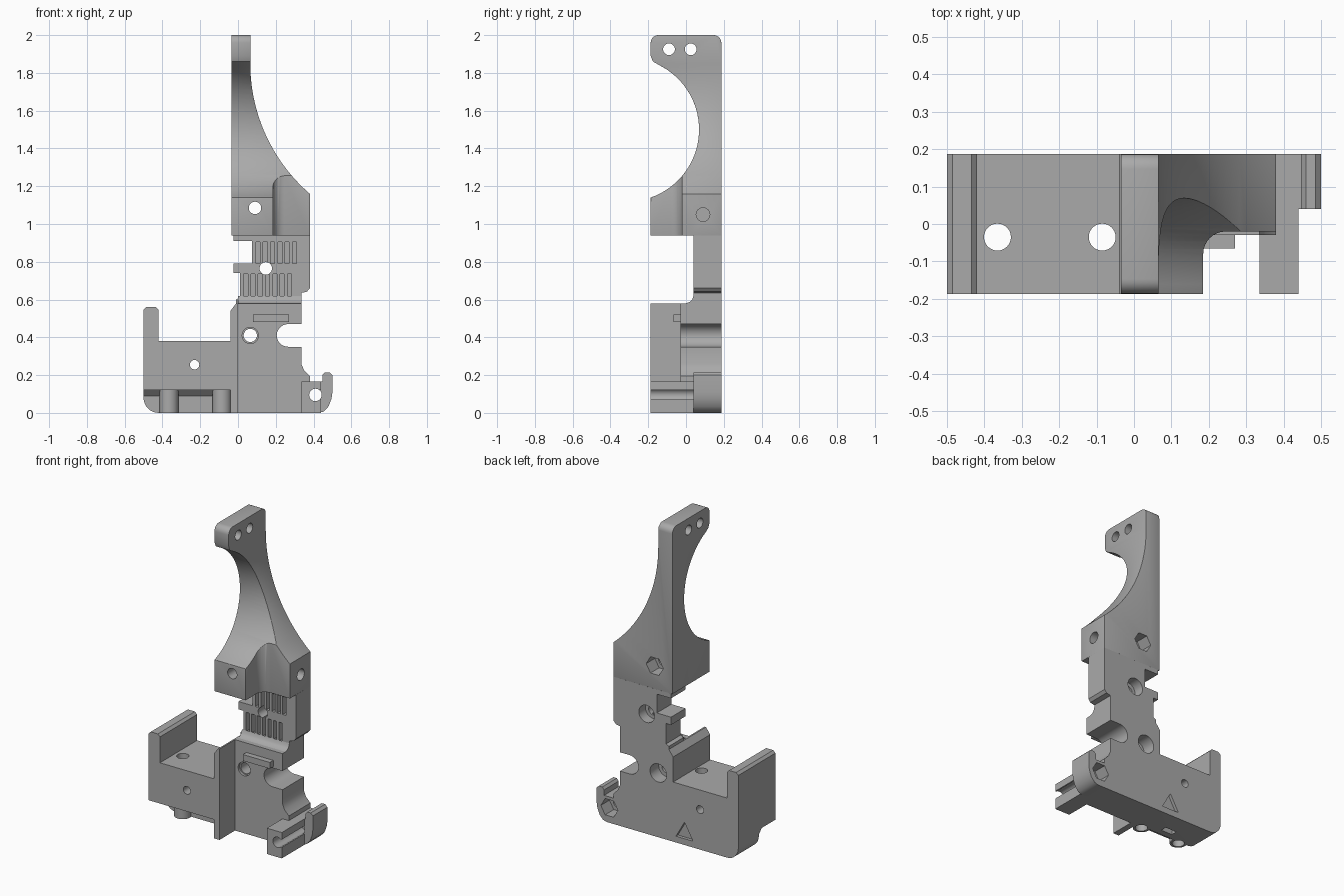
import bpy, bmesh
from math import sin, cos, pi, radians

cube = bpy.data.objects.get("Cube")
if cube:
    bpy.data.objects.remove(cube, do_unlink=True)

grey = bpy.data.materials.new("plain grey")
grey.use_nodes = True
COLOUR = (0.40, 0.40, 0.40, 1)
grey.diffuse_color = COLOUR
grey.node_tree.nodes["Principled BSDF"].inputs["Base Color"].default_value = COLOUR

F, B = -0.187, 0.187          # front and back planes


def arc(cx, cy, r, a0, a1, n=16):
    angles = [radians(a0 + (a1 - a0) * i / n) for i in range(n + 1)]
    return [(cx + r * cos(a), cy + r * sin(a)) for a in angles]


def circle(cx, cy, r, n=32):
    return arc(cx, cy, r, 0, 360 - 360 / n, n - 1)


def rect(a0, b0, a1, b1):
    return [(a0, b0), (a1, b0), (a1, b1), (a0, b1)]


def prism(name, pts, axis, lo, hi):
    """Extrude a closed profile along one axis."""
    place = {"x": lambda a, b, t: (t, a, b),
             "y": lambda a, b, t: (a, t, b),
             "z": lambda a, b, t: (a, b, t)}[axis]
    bm = bmesh.new()
    ends = [[bm.verts.new(place(a, b, t)) for a, b in pts] for t in (lo, hi)]
    for ring in ends:
        bm.faces.new(ring)
    for i in range(len(pts)):
        j = (i + 1) % len(pts)
        bm.faces.new((ends[0][i], ends[0][j], ends[1][j], ends[1][i]))
    bmesh.ops.recalc_face_normals(bm, faces=bm.faces)
    mesh = bpy.data.meshes.new(name)
    bm.to_mesh(mesh)
    bm.free()
    mesh.materials.append(grey)
    ob = bpy.data.objects.new(name, mesh)
    bpy.context.collection.objects.link(ob)
    return ob


def activate(ob):
    bpy.ops.object.select_all(action="DESELECT")
    ob.select_set(True)
    bpy.context.view_layer.objects.active = ob


def boolean(ob, pts, axis, lo, hi, operation="DIFFERENCE"):
    tool = prism("cutter", pts, axis, lo, hi)
    tool.hide_render = True
    mod = ob.modifiers.new("cut", "BOOLEAN")
    mod.operation, mod.object, mod.solver = operation, tool, "EXACT"
    activate(ob)
    bpy.ops.object.modifier_apply(modifier=mod.name)
    bpy.data.objects.remove(tool, do_unlink=True)


def bevel(ob, width):
    mod = ob.modifiers.new("soft edges", "BEVEL")
    mod.width, mod.segments, mod.limit_method = width, 3, "ANGLE"
    mod.angle_limit = radians(50)
    activate(ob)
    bpy.ops.object.modifier_apply(modifier=mod.name)


# Tray base with upright end wall
base = prism("tray_base", [(-.04, 0), (-.04, .38), (-.42, .38), (-.42, .545), (-.435, .56),
                           (-.485, .56), (-.5, .545)] + arc(-.42, .08, .08, 180, 270, 8), "y", F, B)
boolean(base, [(-.3, -.1), (-.02, -.1), (-.02, .09), (-.05, .12), (-.3, .12)],
        "x", -.6, -.04)                                   # relief under the front
posts = (-.365, -.085)
for x in posts:
    boolean(base, circle(x, -.035, .05), "z", 0, .13, "UNION")
for x in posts:
    boolean(base, circle(x, -.035, .036), "z", -.1, .5)
boolean(base, circle(-.23, .255, .025), "y", -.3, .3)
boolean(base, [(-.18, .04), (-.06, .04), (-.12, .145)], "y", B - .02, .3)
boolean(base, rect(-.27, .02, -.19, .06), "z", -.1, .03)

# Divider wall between tray and plate
prism("divider_wall", [(-.04, 0), (0, 0), (0, .58), (-.01, .58), (-.04, .54)], "y", F, B)

# Lower plate with round side notch
plate = prism("lower_plate", [(0, 0), (.335, 0), (.335, .165), (.38, .165), (.38, .195),
                              (.35, .225), (.335, .26), (.335, .35)]
              + arc(.265, .41, .06, 270, 90) + [(.335, .47), (.335, .58), (0, .58)], "y", -.03, B)
boolean(plate, circle(.065, .41, .035), "y", -.3, .3)
boolean(plate, circle(.065, .41, .043), "y", -.3, -.015)
boolean(plate, circle(.065, .41, .058), "y", .1, .3)
prism("plate_ledge", rect(.08, .48, .27, .52), "y", -.065, -.03)
prism("neck_fillet", [(.04, .58), (.04, .62), (.033, .6), (.02, .587), (0, .58)], "x", 0, .335)

# Vented neck
neck = prism("vented_neck", [(-.01, .58), (.335, .58), (.335, .635), (.365, .642), (.38, .66),
                             (.38, .94), (-.025, .94), (-.025, .91), (.075, .91), (.075, .79),
                             (-.025, .79), (-.025, .74), (.01, .74), (.01, .61), (-.01, .6)],
             "y", .04, B)
for first, count, low, high in ((.095, 6, .79, .905), (.03, 7, .615, .735)):
    for i in range(count):
        x = first + .0385 * i
        boolean(neck, rect(x, low, x + .022, high), "y", 0, .11)
boolean(neck, circle(.147, .765, .033), "y", -.1, .3)
boolean(neck, circle(.147, .765, .055), "y", .12, .3)

# Curved upper arm: side profile, trimmed by the sweep and the step
arm = prism("upper_arm", [(F, .94), (.03, .94), (B, .94)] + arc(B - .04, 1.96, .04, 0, 90, 6)
            + arc(F + .04, 1.96, .04, 90, 180, 6) + [(F, 1.89), (-.175, 1.86)]
            + arc(-.312, 1.5, .381, 63, -70.8, 32), "x", -.035, .38)
boolean(arm, [(.065, 2.1)] + arc(.978, 1.85, .913, 180, 229.1, 28) + [(.6, 1.0), (.6, 2.1)],
        "y", -.3, .3)
boolean(arm, [(.185, -.3)] + arc(.245, -.08, .06, 180, 90, 8) + [(.5, -.02), (.5, -.3)],
        "z", .8, 1.4)
bevel(arm, .01)
for y in (-.09, .025):
    boolean(arm, circle(y, 1.925, .031), "x", -.2, .3)
boolean(arm, circle(.09, 1.05, .036), "x", .25, .5)
boolean(arm, circle(.09, 1.085, .033), "y", -.3, .3)
boolean(arm, circle(.09, 1.085, .06, 6), "y", .1, .3)

# Side clip: grooved block in front, hooked block behind
clip = prism("clip_block", rect(.335, 0, .44, .165), "y", F, .04)
boolean(clip, circle(.41, .095, .033), "y", -.3, .3)
boolean(clip, rect(.41, .07, .5, .12), "y", -.3, .3)
hook = prism("clip_hook", [(.335, 0), (.43, 0), (.455, .008), (.48, .035), (.495, .075),
                           (.5, .11), (.5, .2), (.485, .215), (.46, .215), (.447, .2),
                           (.447, .165), (.335, .165)], "y", .04, B)
boolean(hook, circle(.41, .095, .033), "y", -.3, .3)
boolean(hook, circle(.41, .095, .06, 6), "y", .1, .3)

# Smooth the curved walls, keep edges crisp
for ob in bpy.context.collection.objects:
    if ob.type == "MESH" and grey.name in ob.data.materials:
        activate(ob)
        bpy.ops.object.shade_smooth_by_angle(angle=radians(32))
